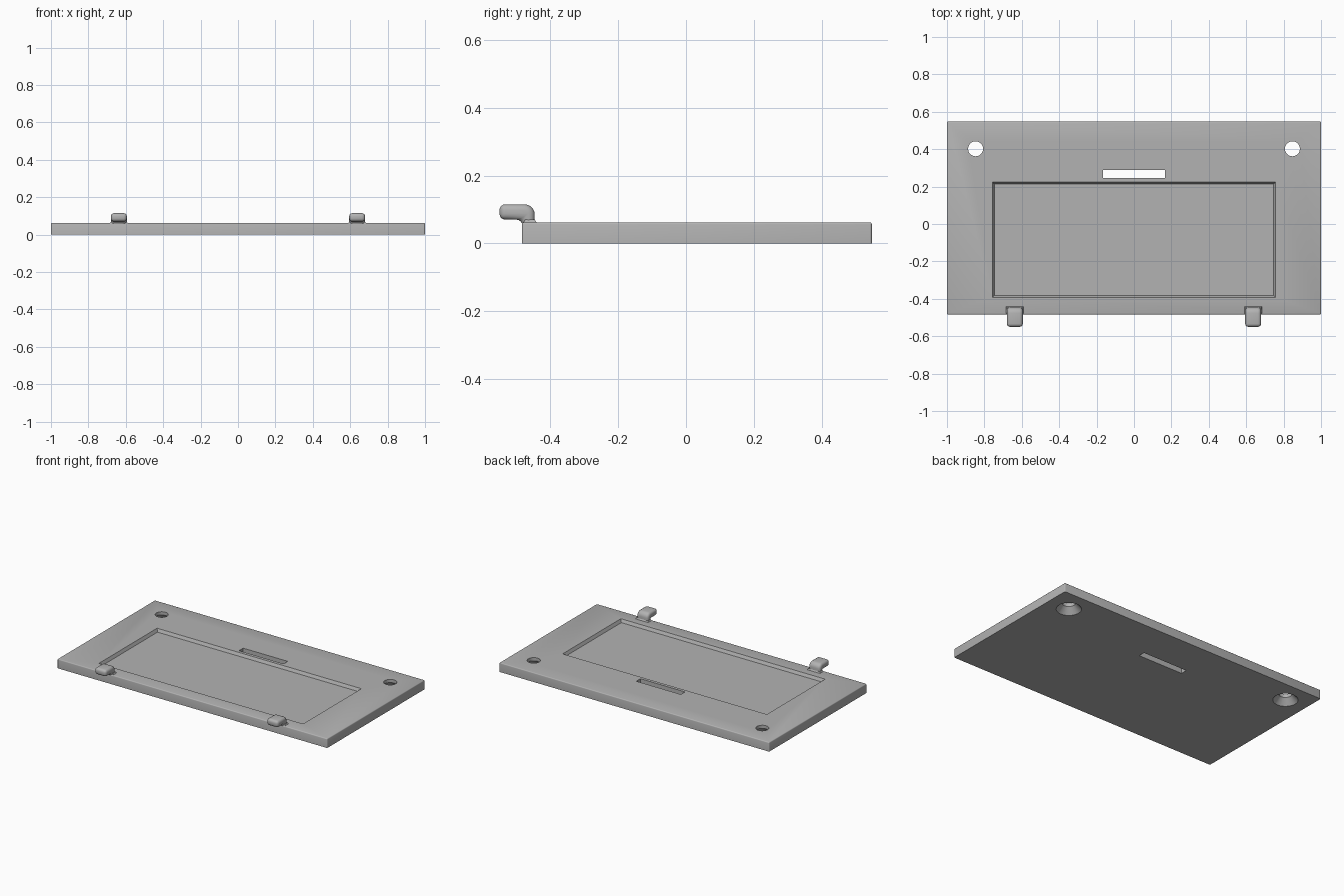
import bpy
import bmesh

cube = bpy.data.objects.get("Cube")
if cube:
    bpy.data.objects.remove(cube, do_unlink=True)

# Single grey finish
grey = bpy.data.materials.new("matte_grey")
grey.use_nodes = True
colour = (0.45, 0.45, 0.45, 1)
grey.diffuse_color = colour
grey.node_tree.nodes["Principled BSDF"].inputs["Base Color"].default_value = colour


def make_object(name, bm):
    bmesh.ops.recalc_face_normals(bm, faces=bm.faces)
    mesh = bpy.data.meshes.new(name)
    bm.to_mesh(mesh)
    bm.free()
    mesh.materials.append(grey)
    obj = bpy.data.objects.new(name, mesh)
    bpy.context.collection.objects.link(obj)
    return obj


def block(name, x, y, z, taper=0.0, flip=False, bevel=0.0):
    """Box between limits; taper shrinks the bottom (or the top if flipped)."""
    bm = bmesh.new()
    bmesh.ops.create_cube(bm, size=2)
    for v in bm.verts:
        sx, sy, sz = v.co
        t = taper if (sz > 0) == flip else 0
        v.co = ((x[0] + x[1]) / 2 + sx * ((x[1] - x[0]) / 2 - t),
                (y[0] + y[1]) / 2 + sy * ((y[1] - y[0]) / 2 - t),
                z[1] if sz > 0 else z[0])
    if bevel:
        # Soften every edge except those around the flat underside
        edges = [e for e in bm.edges if max(v.co.z for v in e.verts) > z[0] + 0.01]
        bmesh.ops.bevel(bm, geom=edges, offset=bevel, segments=3,
                        profile=0.5, affect='EDGES')
    return make_object(name, bm)


def activate(obj):
    bpy.ops.object.select_all(action='DESELECT')
    obj.select_set(True)
    bpy.context.view_layer.objects.active = obj


def apply_all(obj):
    activate(obj)
    for mod in list(obj.modifiers):
        bpy.ops.object.modifier_apply(modifier=mod.name)


def cut(target, cutter):
    mod = target.modifiers.new("cut", 'BOOLEAN')
    mod.operation = 'DIFFERENCE'
    mod.solver = 'EXACT'
    mod.object = cutter
    apply_all(target)
    bpy.data.objects.remove(cutter, do_unlink=True)


def cone_cutter(x, y, r_low, r_high, z_low, z_high):
    bm = bmesh.new()
    bmesh.ops.create_cone(bm, cap_ends=True, segments=40, radius1=r_low,
                          radius2=r_high, depth=z_high - z_low)
    bmesh.ops.translate(bm, verts=bm.verts, vec=(x, y, (z_low + z_high) / 2))
    return make_object("hole_cutter", bm)


# Panel with shallow recess, through slot and two countersunk holes
panel = block("panel", (-1, 1), (-0.484, 0.548), (0, 0.062), bevel=0.006)
cut(panel, block("recess_cutter", (-0.757, 0.757), (-0.392, 0.225),
                 (0.042, 0.0621), taper=0.01))
cut(panel, block("slot_cutter", (-0.165, 0.165), (0.246, 0.29), (-0.1, 0.1)))
for side in (-1, 1):
    cut(panel, cone_cutter(side * 0.847, 0.402, 0.04, 0.04, -0.1, 0.1))
    cut(panel, cone_cutter(side * 0.847, 0.402, 0.077, 0.036, -0.001, 0.045))


# Bent tab: L-shaped side profile extruded across its width
def bent_tab(name, x, width=0.085):
    profile = [(-0.55, 0.07), (-0.55, 0.115), (-0.446, 0.115),
               (-0.446, 0.025), (-0.483, 0.025), (-0.483, 0.07)]
    bm = bmesh.new()
    face = bm.faces.new([bm.verts.new((x - width / 2, y, z)) for y, z in profile])
    result = bmesh.ops.extrude_face_region(bm, geom=[face])
    moved = [g for g in result["geom"] if isinstance(g, bmesh.types.BMVert)]
    bmesh.ops.translate(bm, verts=moved, vec=(width, 0, 0))
    # Large radius on the outside of the bend
    outer = [e for e in bm.edges
             if all(v.co.y > -0.45 and v.co.z > 0.11 for v in e.verts)]
    bmesh.ops.bevel(bm, geom=outer, offset=0.03, segments=5,
                    profile=0.5, affect='EDGES')
    tab = make_object(name, bm)
    mod = tab.modifiers.new("rounded_edges", 'BEVEL')
    mod.width = 0.017
    mod.segments = 4
    mod.limit_method = 'ANGLE'
    mod.angle_limit = 0.7
    apply_all(tab)
    return tab


parts = [panel]
for side, label in ((-1, "right"), (1, "left")):
    x = side * 0.637
    parts.append(bent_tab(label + "_tab", x))
    # Flared foot where the tab meets the panel
    parts.append(block(label + "_tab_foot", (x - 0.05, x + 0.05),
                       (-0.482, -0.438), (0.058, 0.07), taper=0.008, flip=True))

for part in parts:
    activate(part)
    bpy.ops.object.shade_smooth_by_angle(angle=0.6)
